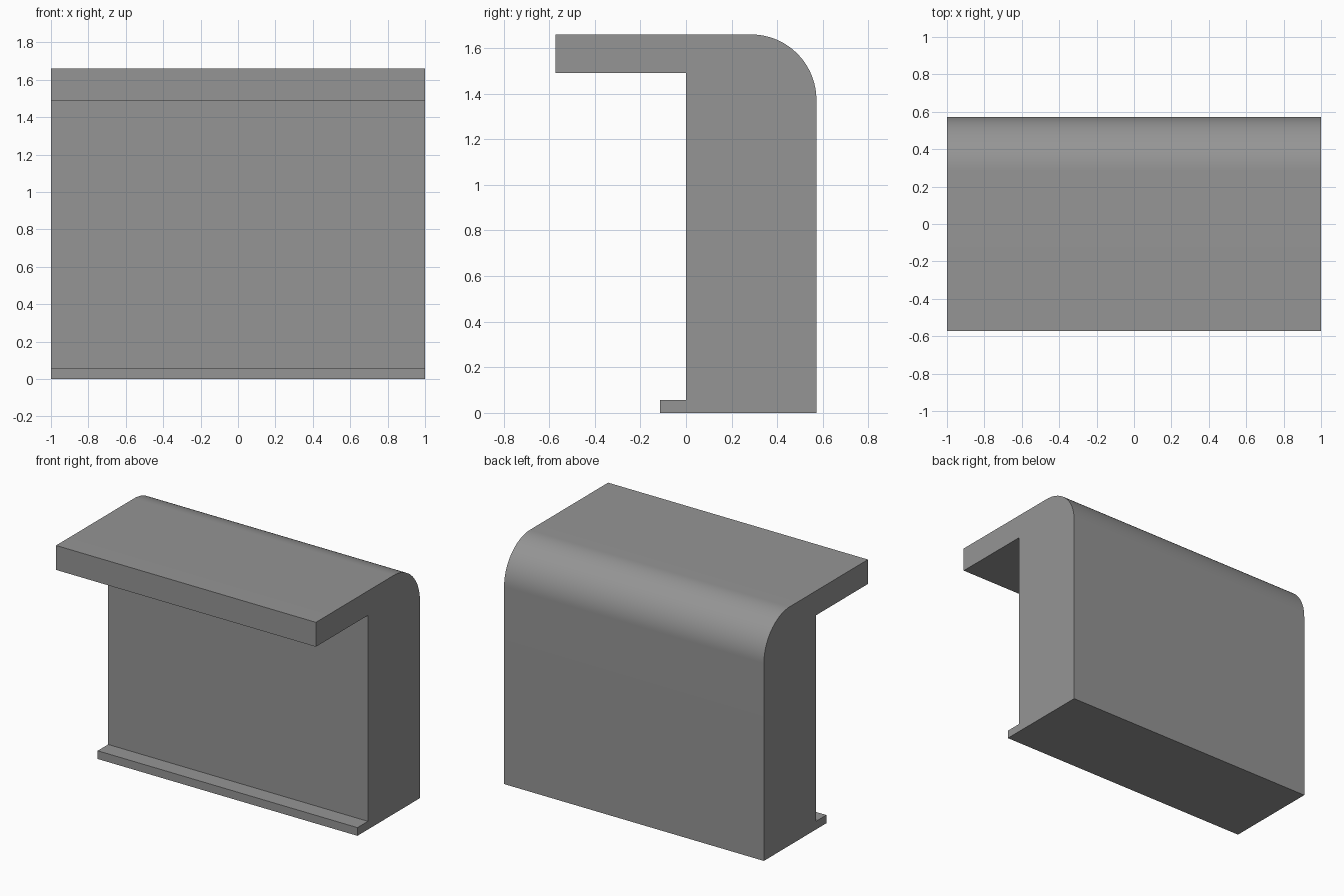
import bpy, bmesh, math

if "Cube" in bpy.data.objects:
    bpy.data.objects.remove(bpy.data.objects["Cube"])

# Side profile in (y, z): foot lip, front face, overhanging top, rounded back edge
TOP, BACK, RADIUS, HALF_WIDTH = 1.66, 0.572, 0.287, 1.0
profile = [(BACK, 0), (-0.115, 0), (-0.115, 0.057), (0, 0.057),
           (0, 1.49), (-BACK, 1.49), (-BACK, TOP)]
STEPS = 24
for i in range(STEPS + 1):
    a = math.pi / 2 * (1 - i / STEPS)
    profile.append((BACK - RADIUS + RADIUS * math.cos(a),
                    TOP - RADIUS + RADIUS * math.sin(a)))

# Extrude the profile across the full width
bm = bmesh.new()
face = bm.faces.new([bm.verts.new((-HALF_WIDTH, y, z)) for y, z in profile])
result = bmesh.ops.extrude_face_region(bm, geom=[face])
moved = [g for g in result["geom"] if isinstance(g, bmesh.types.BMVert)]
bmesh.ops.translate(bm, verts=moved, vec=(2 * HALF_WIDTH, 0, 0))
bmesh.ops.recalc_face_normals(bm, faces=bm.faces)

mesh = bpy.data.meshes.new("counter_body")
bm.to_mesh(mesh)
bm.free()
body = bpy.data.objects.new("counter_body", mesh)
bpy.context.collection.objects.link(body)

# Plain grey finish
grey = bpy.data.materials.new("grey")
grey.diffuse_color = (0.3, 0.3, 0.3, 1)
grey.use_nodes = True
grey.node_tree.nodes["Principled BSDF"].inputs["Base Color"].default_value = grey.diffuse_color
mesh.materials.append(grey)

# Smooth the rounded edge, keep the corners sharp
bpy.context.view_layer.objects.active = body
body.select_set(True)
bpy.ops.object.shade_smooth_by_angle(angle=math.radians(30))
